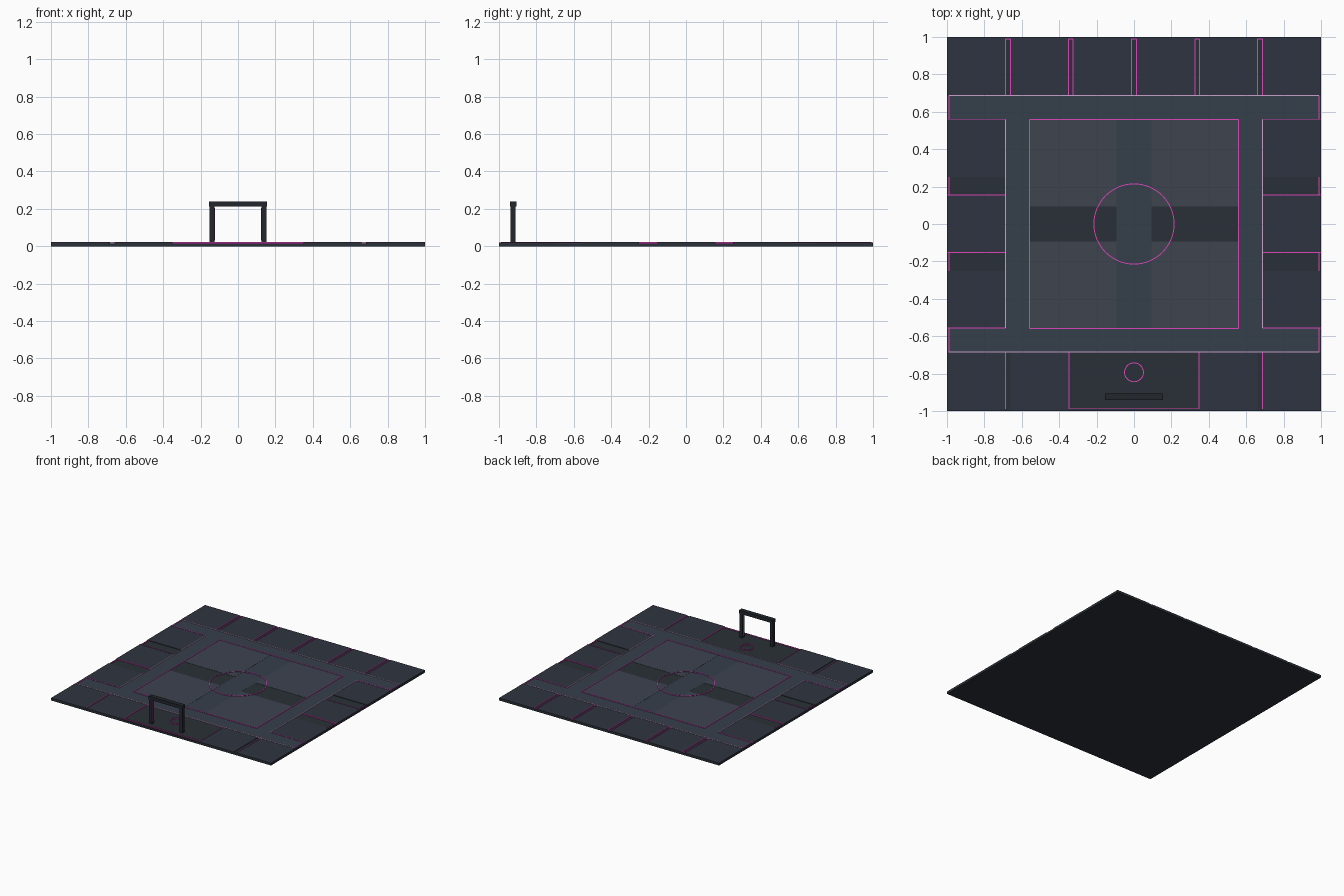
import bpy, bmesh, math

if "Cube" in bpy.data.objects:
    bpy.data.objects.remove(bpy.data.objects["Cube"])


def material(name, rgb):
    m = bpy.data.materials.new(name)
    m.diffuse_color = (*rgb, 1)
    m.use_nodes = True
    m.node_tree.nodes["Principled BSDF"].inputs["Base Color"].default_value = m.diffuse_color
    return m


BASE = material("base_dark", (0.023, 0.030, 0.038))
ROAD = material("road_slate", (0.036, 0.050, 0.068))
LOT = material("lot_blue_grey", (0.028, 0.034, 0.050))
PLAZA = material("plaza_grey", (0.047, 0.056, 0.078))
GATE = material("gate_dark", (0.016, 0.020, 0.026))
NEON = material("neon_pink", (0.75, 0.06, 0.52))
PALE = material("pale_lilac", (0.60, 0.36, 0.62))


def finish(name, bm, mat):
    me = bpy.data.meshes.new(name)
    bm.to_mesh(me)
    bm.free()
    me.materials.append(mat)
    ob = bpy.data.objects.new(name, me)
    bpy.context.collection.objects.link(ob)
    return ob


def boxes(name, mat, rects, z0, z1):
    """One object holding a box for every (x0, x1, y0, y1) rectangle."""
    bm = bmesh.new()
    for x0, x1, y0, y1 in rects:
        for v in bmesh.ops.create_cube(bm, size=1)["verts"]:
            v.co.x = x1 if v.co.x > 0 else x0
            v.co.y = y1 if v.co.y > 0 else y0
            v.co.z = z1 if v.co.z > 0 else z0
    return finish(name, bm, mat)


def ring(name, mat, y, r, w, z0, z1, n=64):
    bm = bmesh.new()
    loops = []
    for rad, z in ((r - w, z0), (r, z0), (r, z1), (r - w, z1)):
        loops.append([bm.verts.new((rad * math.cos(2 * math.pi * i / n),
                                    y + rad * math.sin(2 * math.pi * i / n), z))
                      for i in range(n)])
    for k in range(4):
        a, b = loops[k], loops[(k + 1) % 4]
        for i in range(n):
            j = (i + 1) % n
            bm.faces.new((a[i], a[j], b[j], b[i]))
    bmesh.ops.recalc_face_normals(bm, faces=bm.faces)
    return finish(name, bm, mat)


W = 0.005


def hline(x0, x1, y):
    return (x0, x1, y - W / 2, y + W / 2)


def vline(x, y0, y1):
    return (x - W / 2, x + W / 2, y0, y1)


# Ground slab
boxes("ground_slab", BASE, [(-1, 1, -1, 1)], 0, 0.016)

# Ring of roads, crossing paths inside it
boxes("ring_road", ROAD, [(-1, 1, 0.56, 0.687), (-1, 1, -0.687, -0.56),
                          (-0.687, -0.56, -0.56, 0.56), (0.56, 0.687, -0.56, 0.56)],
      0.016, 0.019)
boxes("cross_path_long", ROAD, [(-0.093, 0.093, -0.56, 0.56)], 0.016, 0.019)
boxes("cross_path_side", BASE, [(-0.56, -0.093, -0.093, 0.093),
                                (0.093, 0.56, -0.093, 0.093)], 0.016, 0.0185)

# Four plaza quarters
boxes("plaza_quarters", PLAZA,
      [(min(a * 0.093, a * 0.56), max(a * 0.093, a * 0.56),
        min(b * 0.093, b * 0.56), max(b * 0.093, b * 0.56))
       for a in (-1, 1) for b in (-1, 1)], 0.016, 0.020)

# Building lots around the edge
back = [(-1, -0.687), (-0.66, -0.35), (-0.325, -0.013),
        (0.013, 0.325), (0.35, 0.66), (0.687, 1)]
front = [back[0], back[1], back[4], back[5]]
sides = [(-0.56, -0.25), (-0.153, 0.155), (0.25, 0.56)]
boxes("back_lots", LOT, [(a, b, 0.687, 1) for a, b in back], 0.016, 0.020)
boxes("front_lots", LOT, [(a, b, -1, -0.687) for a, b in front], 0.016, 0.020)
boxes("side_lots", LOT, [r for a, b in sides
                         for r in ((-1, -0.687, a, b), (0.687, 1, a, b))], 0.016, 0.020)

# Glowing lot borders
lines = [vline(x, 0.687, 0.99) for ab in back for x in ab if abs(x) < 0.9]
lines += [vline(x, -0.99, -0.687) for x in (-0.687, -0.347, 0.347, 0.687)]
for s in (-1, 1):
    lines += [hline(min(s * 0.687, s), max(s * 0.687, s), y)
              for y in (-0.557, -0.152, 0.155, 0.56)]
    lines += [vline(s * 0.988, y, y + h) for y, h in
              ((0.56, 0.127), (-0.687, 0.127), (0.155, 0.095), (-0.25, 0.097))]
lines += [hline(-0.347, 0.347, -0.985)]
lines += [hline(a, b, 0.99) for a, b in zip([p[1] for p in back[:-1]],
                                            [p[0] for p in back[1:]])]
boxes("lot_border_lines", NEON, lines, 0.016, 0.022)

# Paler lines along the road's outer edge
boxes("road_edge_lines", PALE,
      [hline(-0.988, 0.988, 0.687), hline(-0.988, 0.988, -0.685),
       vline(-0.687, -0.557, 0.56), vline(0.687, -0.557, 0.56)], 0.016, 0.0225)

# Plaza border, central circle, start marker
boxes("plaza_border_lines", NEON,
      [f(*p) for s in (-1, 1) for f, p in
       ((hline, (-0.56, 0.56, s * 0.559)), (vline, (s * 0.559, -0.56, 0.56)))], 0.016, 0.023)
ring("central_circle", NEON, 0, 0.217, W, 0.016, 0.023)
ring("entrance_circle", NEON, -0.793, 0.053, W, 0.016, 0.023, 32)

# Entrance gate
boxes("gate_posts", GATE, [(-0.153, -0.126, -0.937, -0.911),
                           (0.126, 0.153, -0.937, -0.911)], 0.016, 0.216)
boxes("gate_beam", GATE, [(-0.154, 0.154, -0.942, -0.906)], 0.213, 0.24)
boxes("gate_light_strips", NEON, [(-0.127, -0.123, -0.927, -0.921),
                                  (0.123, 0.127, -0.927, -0.921)], 0.03, 0.205)
